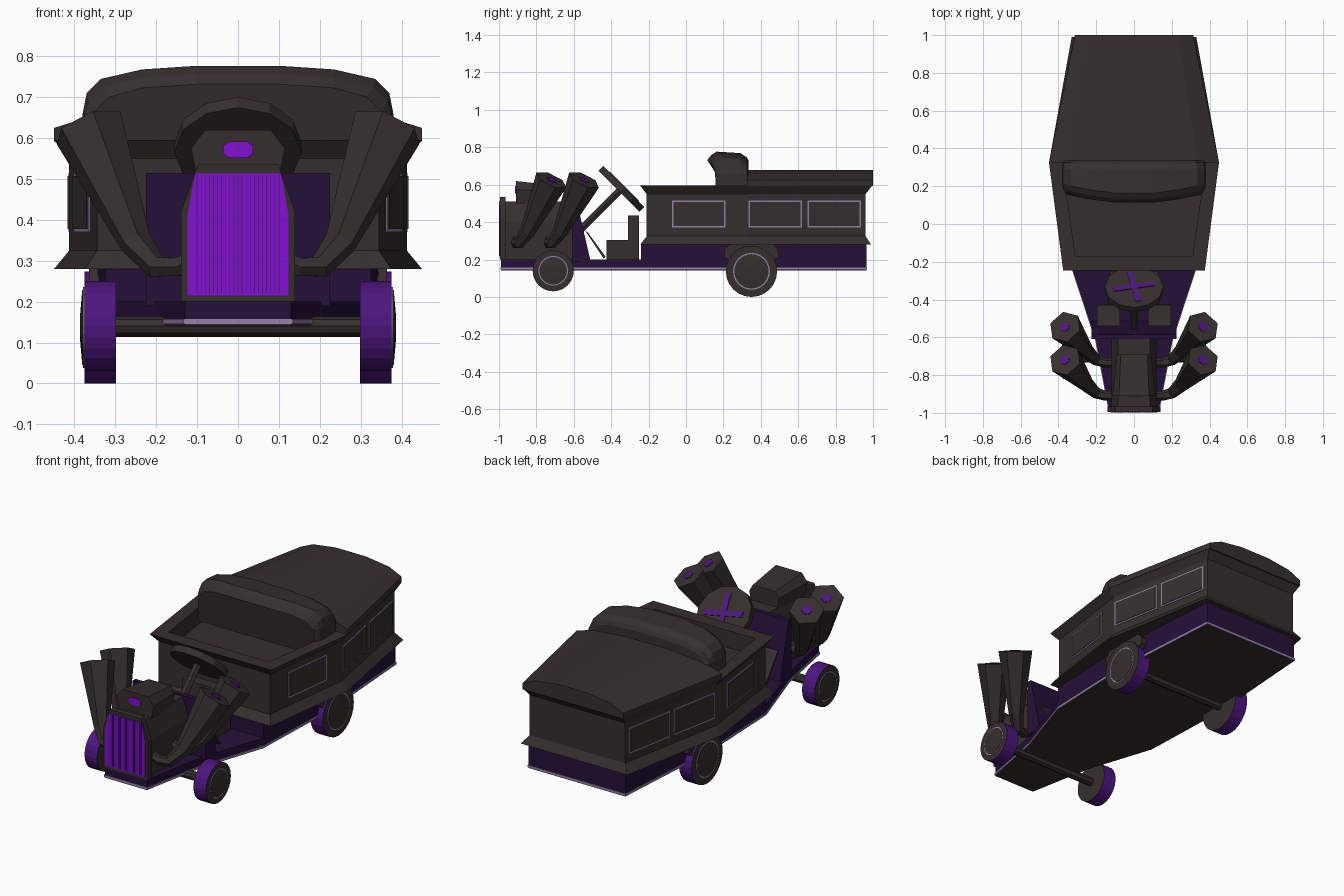
import bpy, bmesh, math
from mathutils import Vector, Matrix

if "Cube" in bpy.data.objects:
    bpy.data.objects.remove(bpy.data.objects["Cube"])


def material(name, rgb):
    m = bpy.data.materials.new(name)
    m.diffuse_color = (*rgb, 1)
    m.use_nodes = True
    m.node_tree.nodes["Principled BSDF"].inputs["Base Color"].default_value = m.diffuse_color
    return m


BROWN = material("dark brown", (0.036, 0.028, 0.027))
DARK = material("dark purple", (0.019, 0.005, 0.040))
PURPLE = material("purple", (0.075, 0.008, 0.21))
BRIGHT = material("bright purple", (0.23, 0.005, 0.65))
LILAC = material("lilac trim", (0.30, 0.22, 0.40))


def finish(name, bm, *mats):
    bmesh.ops.recalc_face_normals(bm, faces=bm.faces)
    me = bpy.data.meshes.new(name)
    bm.to_mesh(me)
    bm.free()
    for m in mats:
        me.materials.append(m)
    ob = bpy.data.objects.new(name, me)
    bpy.context.collection.objects.link(ob)
    return ob


def loft(name, rings, *mats):
    """Skin closed rings of equal length and cap both ends."""
    bm = bmesh.new()
    vs = [[bm.verts.new(p) for p in r] for r in rings]
    n = len(vs[0])
    for a, b in zip(vs, vs[1:]):
        for i in range(n):
            bm.faces.new((a[i], a[(i + 1) % n], b[(i + 1) % n], b[i]))
    bm.faces.new(vs[0])
    bm.faces.new(vs[-1])
    return finish(name, bm, *mats)


def mirror(half):
    return half + [(-x, v) for x, v in reversed(half)]


def plan(half, z):        # mirrored (x, y) outline at height z
    return [(x, y, z) for x, y in mirror(half)]


def section(half, y):     # mirrored (x, z) section at depth y
    return [(x, y, z) for x, z in mirror(half)]


def side(name, yz, x0, x1, mat):   # (y, z) profile extruded along x
    return loft(name, [[(x, y, z) for y, z in yz] for x in (x0, x1)], mat)


def box(name, lo, hi, mat):
    (x0, y0, z0), (x1, y1, z1) = lo, hi
    return side(name, [(y0, z0), (y1, z0), (y1, z1), (y0, z1)], x0, x1, mat)


def tube(name, pts, radii, sides, *mats):
    pts = [Vector(p) for p in pts]
    rings = []
    for i, (p, r) in enumerate(zip(pts, radii)):
        t = pts[min(i + 1, len(pts) - 1)] - pts[max(i - 1, 0)]
        q = t.to_track_quat('Z', 'Y')
        rings.append([p + q @ Vector((r * math.cos(2 * math.pi * k / sides),
                                      r * math.sin(2 * math.pi * k / sides), 0))
                      for k in range(sides)])
    return loft(name, rings, *mats)


# Chassis: low front frame, taller rear frame, lilac sill strip
front = [(0.13, -0.99), (0.20, -0.62), (0.325, -0.24)]
rear = [(0.325, -0.24), (0.345, 0.30), (0.30, 0.965)]
frame = front + rear[1:]
loft("chassis_floor", [plan(frame, 0.145), plan(frame, 0.20)], DARK)
loft("chassis_rear", [plan(rear, 0.19), plan(rear, 0.285)], DARK)
wide = [(x + 0.004, y * 1.002) for x, y in frame]
loft("sill_trim", [plan(wide, 0.146), plan(wide, 0.158)], LILAC)
loft("underside", [plan(frame, 0.142), plan(frame, 0.147)], BROWN)

# Rear body: flared skirt, straight walls, flared rim, open well in front
skirt = [(0.375, -0.245), (0.45, 0.325), (0.33, 0.99)]
rim = [(0.375, -0.245), (0.45, 0.325), (0.315, 0.995)]
wall = [(0.345, -0.21), (0.413, 0.325), (0.295, 0.96)]
well = [(0.31, -0.17), (0.38, 0.32), (0.26, 0.93)]
loft("rear_body", [plan(skirt, 0.28), plan(wall, 0.325), plan(wall, 0.55),
                   plan(rim, 0.595), plan(well, 0.595), plan(well, 0.50)], BROWN)

# Roof over the rear half
def roof_half(w):
    return [(w, 0.592), (w, 0.625), (w * 0.75, 0.66), (w * 0.3, 0.679)]
loft("roof", [section(roof_half(0.45), 0.325), section(roof_half(0.313), 1.0)], BROWN)

# Padded backrest with domed top
def back_half(dw, dz):
    return [(0.38 - dw, 0.52), (0.38 - dw, 0.66), (0.37 - dw, 0.71 - dz),
            (0.335 - dw, 0.745 - dz), (0.235, 0.768 - dz), (0.10, 0.777 - dz)]
rings = []
for y, dw, dz in ((0.125, 0.02, 0.045), (0.145, 0.005, 0.02), (0.175, 0, 0),
                  (0.29, 0, 0.008), (0.325, 0.005, 0.03), (0.335, 0.02, 0.05)):
    bow = 0.03 if y < 0.2 else 0
    rings.append([(x, yy - bow * (1 - (abs(x) / 0.2) ** 2) * 0.5, z)
                  for x, yy, z in section(back_half(dw, dz), y)])
loft("backrest", rings, BROWN)

# Window panels on the slanted side walls
def wall_x(y):
    (xa, ya), (xb, yb), (xc, yc) = wall
    if y < yb:
        return xa + (xb - xa) * (y - ya) / (yb - ya)
    return xb + (xc - xb) * (y - yb) / (yc - yb)
for s in (-1, 1):
    for y0, y1 in ((-0.075, 0.21), (0.335, 0.62), (0.65, 0.935)):
        for nm, d, out, mat in (("window_frame", 0, 0.004, LILAC),
                                ("window_panel", 0.008, 0.007, BROWN)):
            a, b, z0, z1 = y0 + d, y1 - d, 0.37 + d, 0.515 - d
            loft(nm, [[(s * (wall_x(y) + o), y, z)
                       for y, z in ((a, z0), (b, z0), (b, z1), (a, z1))]
                      for o in (-0.004, out)], mat)

# Hood, grille and air scoop
hood = [(0.12, 0.19), (0.12, 0.40), (0.085, 0.51)]
loft("hood", [section(hood, -0.98), section(hood, -0.60)], BROWN)
shell = [(0.14, 0.20), (0.14, 0.42), (0.098, 0.535)]
loft("grille_shell", [section(shell, -0.995), section(shell, -0.965)], BROWN)
mesh = [(0.124, 0.215), (0.124, 0.41), (0.105, 0.513)]
loft("grille", [section(mesh, -0.998), section(mesh, -0.99)], BRIGHT)
for i in range(-10, 11):
    box("grille_bar", (i * 0.01 - 0.001, -1.0, 0.22), (i * 0.01 + 0.001, -0.995, 0.51), PURPLE)
scoop_f = [(0.10, 0.50), (0.115, 0.575), (0.08, 0.62)]
scoop_b = [(0.085, 0.50), (0.09, 0.56), (0.07, 0.595)]
loft("air_scoop", [section(scoop_f, -0.91), section(scoop_b, -0.69)], BROWN)
slot = [(0.022, 0.552), (0.037, 0.562), (0.037, 0.582), (0.022, 0.592)]
loft("scoop_slot", [section(slot, -0.914), section(slot, -0.906)], BRIGHT)

# Firewall behind the hood
side("firewall", [(-0.61, 0.19), (-0.61, 0.515), (-0.585, 0.515), (-0.51, 0.19)],
     -0.225, 0.225, DARK)

# Flared exhaust horns, two on each side
for s in (-1, 1):
    for y in (-0.91, -0.735):
        path = [(s * 0.10, y, 0.305), (s * 0.15, y, 0.285), (s * 0.20, y + 0.015, 0.285),
                (s * 0.25, y + 0.06, 0.345), (s * 0.365, y + 0.19, 0.625)]
        tube("exhaust_horn", path, (0.024, 0.026, 0.03, 0.04, 0.09), 6, BROWN)
        tip = Vector(path[-1])
        d = (tip - Vector(path[-2])).normalized()
        tube("exhaust_hole", [tip - d * 0.004, tip + d * 0.004], (0.028, 0.028), 6, PURPLE)

# Steering wheel, spokes and column
c = Vector((0, -0.345, 0.578))
n = Vector((0, 1, 1)).normalized()
tube("steering_wheel", [c - n * 0.018, c + n * 0.018], (0.155, 0.155), 12, BROWN)
tube("steering_column", [c, c - n * 0.32], (0.022, 0.022), 6, BROWN)
u = Vector((0, 1, -1)).normalized()
for a in (0.2, 0.2 + math.pi / 2):
    p = Vector((1, 0, 0)) * math.cos(a) + u * math.sin(a)
    q = n.cross(p)
    loft("wheel_spoke", [[c + n * h + p * i * 0.11 + q * j * 0.015
                          for i, j in ((-1, -1), (1, -1), (1, 1), (-1, 1))]
                         for h in (0.015, 0.022)], PURPLE)

# Driver seat and foot pedals
side("driver_seat", [(-0.425, 0.19), (-0.25, 0.19), (-0.25, 0.435), (-0.31, 0.435),
                     (-0.31, 0.305), (-0.425, 0.305)], -0.13, 0.13, BROWN)
for x in (-0.135, 0.135):
    side("foot_pedal", [(-0.54, 0.355), (-0.525, 0.345), (-0.43, 0.215), (-0.44, 0.205)],
         x - 0.06, x + 0.06, BROWN)

# Axles, wheels, lilac rings, hub caps and rear arches
for y, z, r in ((-0.71, 0.14, 0.11), (0.35, 0.137, 0.137)):
    tube("axle", [(-0.36, y, z), (0.36, y, z)], (0.024, 0.024), 8, BROWN)
    for s in (-1, 1):
        w = tube("wheel", [(s * 0.298, y, z), (s * 0.376, y, z)], (r, r), 24, PURPLE, BROWN)
        for f in w.data.polygons:
            f.material_index = 1 if abs(f.normal.x) > 0.5 else 0
        tube("wheel_ring", [(s * 0.37, y, z), (s * 0.379, y, z)],
             (r * 0.72, r * 0.72), 24, LILAC)
        tube("hub_cap", [(s * 0.37, y, z), (s * 0.381, y, z), (s * 0.386, y, z)],
             (r * 0.67, r * 0.67, r * 0.25), 24, BROWN)
arch = [(0.24, 0.19), (0.205, 0.215), (0.205, 0.25), (0.235, 0.285),
        (0.465, 0.285), (0.495, 0.25), (0.495, 0.215), (0.46, 0.19)]
for s in (-1, 1):
    side("wheel_arch", arch, s * 0.30, s * 0.365, BROWN)
